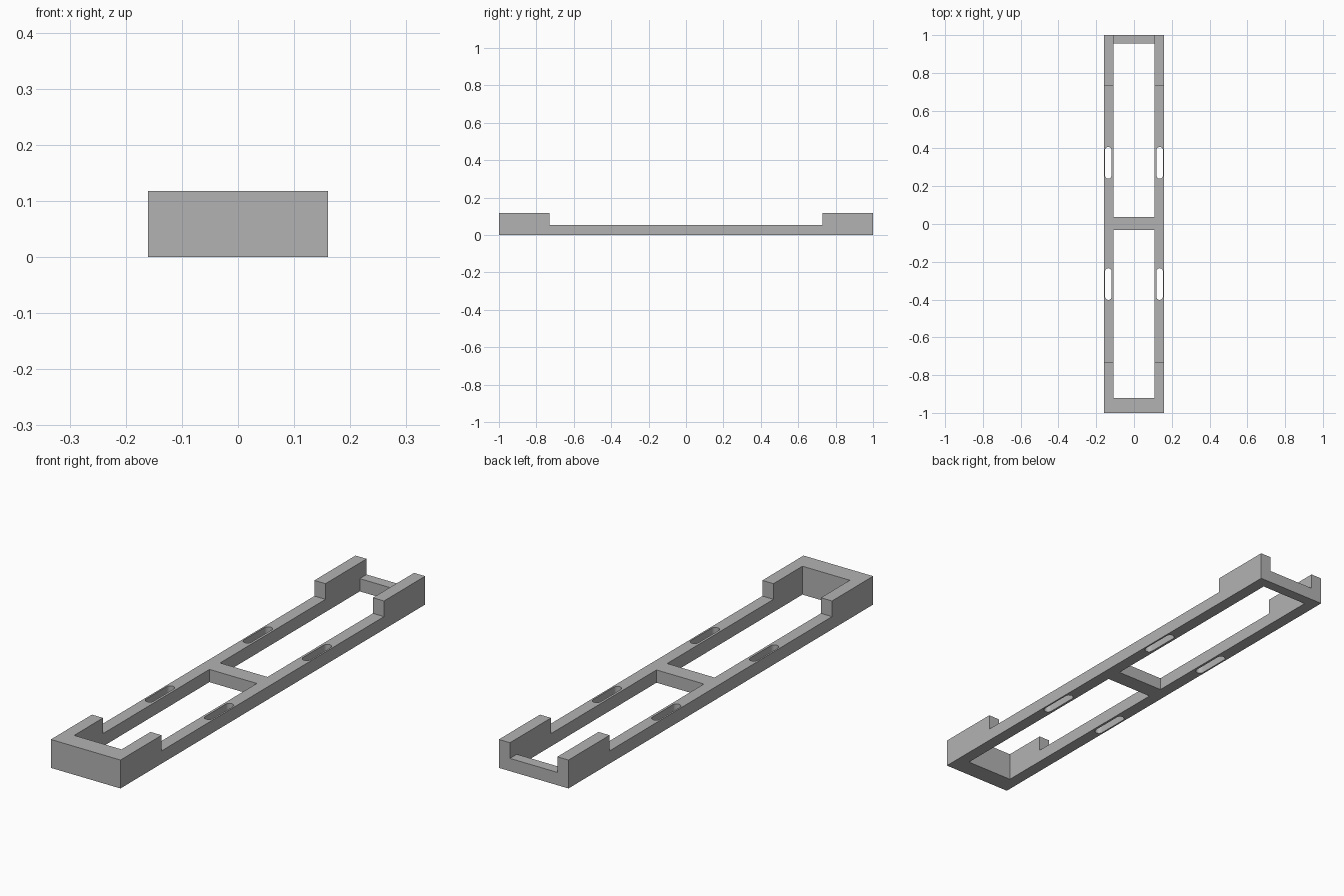
import bpy, bmesh, math

if "Cube" in bpy.data.objects:
    bpy.data.objects.remove(bpy.data.objects["Cube"])

HALF_W, HALF_L = 0.16, 1.0      # outer half width and half length
RAIL_H, END_H = 0.053, 0.118    # low rail height, raised end height
INNER = 0.109                   # half width of the openings

grey = bpy.data.materials.new("grey")
grey.diffuse_color = (0.45, 0.45, 0.45, 1)
grey.use_nodes = True
grey.node_tree.nodes["Principled BSDF"].inputs["Base Color"].default_value = grey.diffuse_color


def prism(name, outline, vector):
    """Extrude a closed 3D outline along a vector."""
    bm = bmesh.new()
    face = bm.faces.new([bm.verts.new(p) for p in outline])
    ext = bmesh.ops.extrude_face_region(bm, geom=[face])
    verts = [g for g in ext["geom"] if isinstance(g, bmesh.types.BMVert)]
    bmesh.ops.translate(bm, verts=verts, vec=vector)
    bmesh.ops.recalc_face_normals(bm, faces=bm.faces[:])
    mesh = bpy.data.meshes.new(name)
    bm.to_mesh(mesh)
    bm.free()
    mesh.materials.append(grey)
    obj = bpy.data.objects.new(name, mesh)
    bpy.context.collection.objects.link(obj)
    return obj


def box(name, x, y0, y1, z0, z1):
    pts = [(-x, y0, z0), (x, y0, z0), (x, y1, z0), (-x, y1, z0)]
    return prism(name, pts, (0, 0, z1 - z0))


def slot(name, cx, cy, length, width):
    """Vertical through-slot with rounded ends."""
    r, pts = width / 2, []
    for side in (1, -1):
        for i in range(13):
            a = math.pi * i / 12 + (0 if side > 0 else math.pi)
            pts.append((cx + r * math.cos(a),
                        cy + side * (length / 2 - r) + r * math.sin(a), -0.1))
    return prism(name, pts, (0, 0, 0.4))


# Frame: stepped side profile extruded across the width
profile = [(-HALF_L, 0), (HALF_L, 0), (HALF_L, END_H), (0.73, END_H),
           (0.73, RAIL_H), (-0.73, RAIL_H), (-0.73, END_H), (-HALF_L, END_H)]
frame = prism("frame", [(-HALF_W, y, z) for y, z in profile], (2 * HALF_W, 0, 0))

# Two windows leave the crossbars; the rear notch lowers the back bar
cutters = [
    box("front_window_cutter", INNER, -0.92, -0.032, -0.1, 0.3),
    box("rear_window_cutter", INNER, 0.038, 0.955, -0.1, 0.3),
    box("rear_notch_cutter", INNER, 0.9, 1.1, RAIL_H, 0.3),
]
# Four mounting slots in the rails
for sx in (-1, 1):
    for cy in (-0.318, 0.324):
        cutters.append(slot("slot_cutter", sx * 0.136, cy, 0.168, 0.034))

for cutter in cutters:
    cutter.hide_render = True
    cutter.hide_set(True)
    cut = frame.modifiers.new(cutter.name, "BOOLEAN")
    cut.operation, cut.solver, cut.object = "DIFFERENCE", "EXACT", cutter

# Smooth only the rounded slot walls
bpy.context.view_layer.objects.active = frame
frame.select_set(True)
for mod in list(frame.modifiers):
    bpy.ops.object.modifier_apply(modifier=mod.name)
bpy.ops.object.shade_smooth_by_angle(angle=math.radians(30))
for cutter in cutters:
    bpy.data.objects.remove(cutter)
